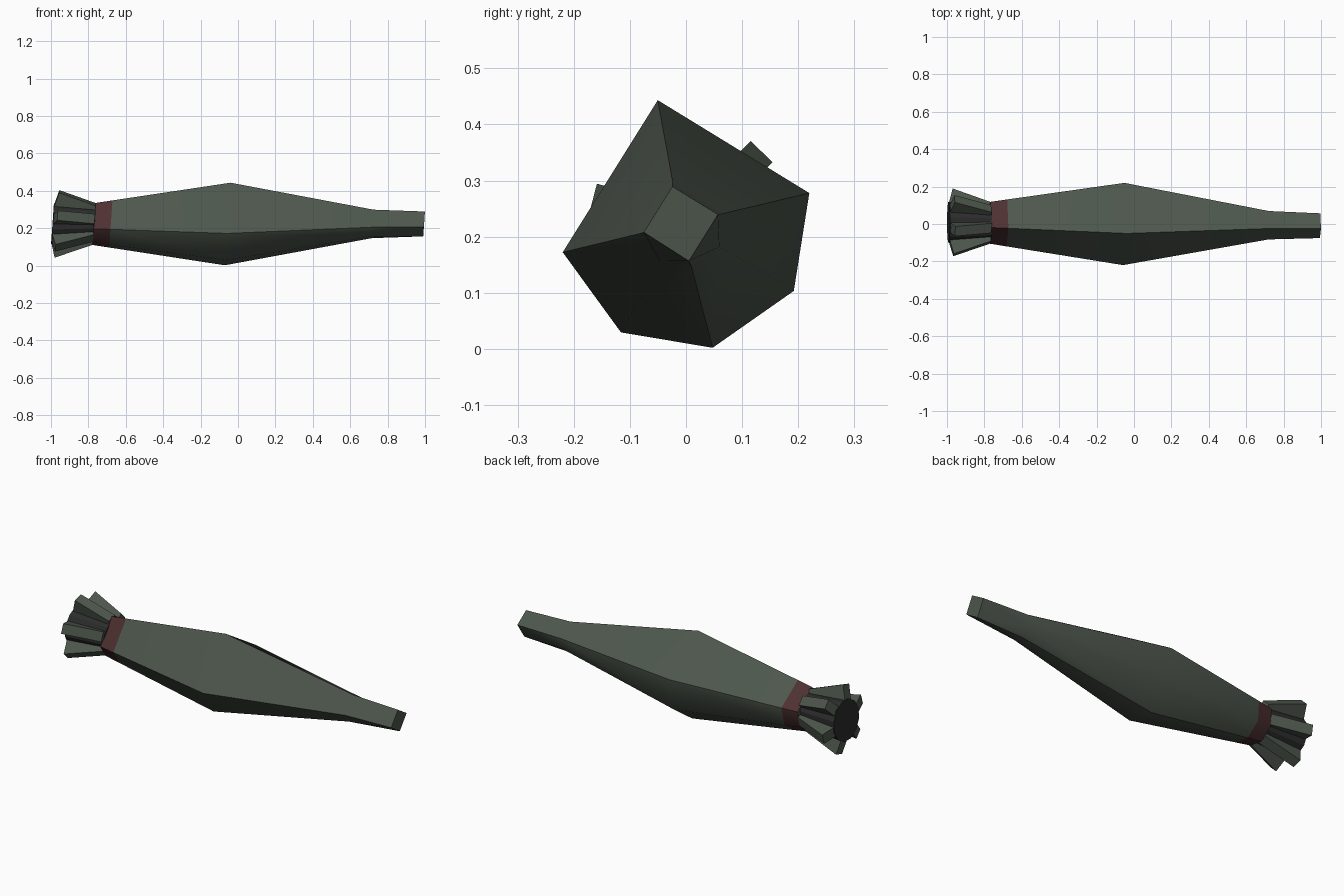
import bpy, bmesh, math
from mathutils import Vector

if "Cube" in bpy.data.objects:
    bpy.data.objects.remove(bpy.data.objects["Cube"])

SHEAR = 0.07                      # rings lean slightly in x
ZC = 0.223                        # height of the long axis


def material(name, rgb):
    m = bpy.data.materials.new(name)
    m.diffuse_color = (*rgb, 1)
    m.use_nodes = True
    m.node_tree.nodes["Principled BSDF"].inputs["Base Color"].default_value = m.diffuse_color
    return m


green = material("dull green", (0.075, 0.095, 0.073))
red = material("dark red", (0.075, 0.030, 0.031))
black = material("charcoal", (0.025, 0.025, 0.026))


def point(x, r, deg):
    """Point at radius r around the slightly yawed long axis."""
    a = math.radians(deg)
    dz = r * math.sin(a)
    return Vector((x + SHEAR * dz, -0.009 * x + r * math.cos(a), ZC + dz))


def finish(bm, name, *mats):
    bmesh.ops.recalc_face_normals(bm, faces=bm.faces)
    me = bpy.data.meshes.new(name)
    bm.to_mesh(me)
    bm.free()
    for m in mats:
        me.materials.append(m)
    ob = bpy.data.objects.new(name, me)
    bpy.context.collection.objects.link(ob)
    return ob


# Body: flat on the two upper sides, rounder on the two lower ones
CORNERS = [14, 103, 193, 239, 282, 328]
SOFT = (3, 5)                     # corners that stay smooth
bm = bmesh.new()
rings = []
for x, r in [(-0.77, 0.115), (-0.68, 0.129), (-0.055, 0.226), (0.72, 0.078)]:
    rings.append([bm.verts.new(point(x, r, a)) for a in CORNERS])
for k, (lo, hi) in enumerate(zip(rings, rings[1:])):
    for i in range(6):
        j = (i + 1) % 6
        f = bm.faces.new((lo[i], lo[j], hi[j], hi[i]))
        f.smooth = True
        f.material_index = 1 if k == 0 else 0
# Square nose, joined to the six-sided neck
nose = {i: bm.verts.new(point(0.995, 0.068, CORNERS[i])) for i in (0, 1, 2, 4)}
neck = rings[-1]
nose_faces = [(neck[0], neck[1], nose[1], nose[0]), (neck[1], neck[2], nose[2], nose[1])]
for a, m, b in ((2, 3, 4), (4, 5, 0)):
    nose_faces += [(neck[a], neck[m], nose[a]), (neck[m], neck[b], nose[b]),
                   (nose[a], neck[m], nose[b])]
for vs in nose_faces:
    bm.faces.new(vs).smooth = True
caps = [bm.faces.new([nose[i] for i in (0, 1, 2, 4)]), bm.faces.new(rings[0])]
for c in caps:
    for e in c.edges:
        e.smooth = False
# Hard lengthwise edges
for i in range(6):
    if i not in SOFT:
        line = [ring[i] for ring in rings] + [nose[i]]
        for a, b in zip(line, line[1:]):
            bm.edges.get((a, b)).smooth = False
finish(bm, "body", green, red)

# Tail core
bm = bmesh.new()
ends = [[bm.verts.new(point(x, r, 45.5 + 30 * i)) for i in range(12)]
        for x, r in ((-0.765, 0.092), (-0.992, 0.112))]
for i in range(12):
    j = (i + 1) % 12
    bm.faces.new((ends[0][i], ends[0][j], ends[1][j], ends[1][i]))
for ring in ends:
    bm.faces.new(ring)
finish(bm, "tail_core", black)

# Six flared tail fins
HALF = 0.027
for n in range(6):
    deg = 45.5 + 60 * n
    a = math.radians(deg)
    side = Vector((SHEAR * math.cos(a), -math.sin(a), math.cos(a))) * HALF
    outline = [point(-0.768, 0.05, deg), point(-0.768, 0.108, deg),
               point(-0.968, 0.180, deg), point(-0.99, 0.100, deg),
               point(-0.99, 0.05, deg)]
    bm = bmesh.new()
    left = [bm.verts.new(p + side) for p in outline]
    right = [bm.verts.new(p - side) for p in outline]
    bm.faces.new(left)
    bm.faces.new(right)
    for i in range(5):
        j = (i + 1) % 5
        bm.faces.new((left[i], left[j], right[j], right[i]))
    finish(bm, f"tail_fin_{n + 1}", green)
